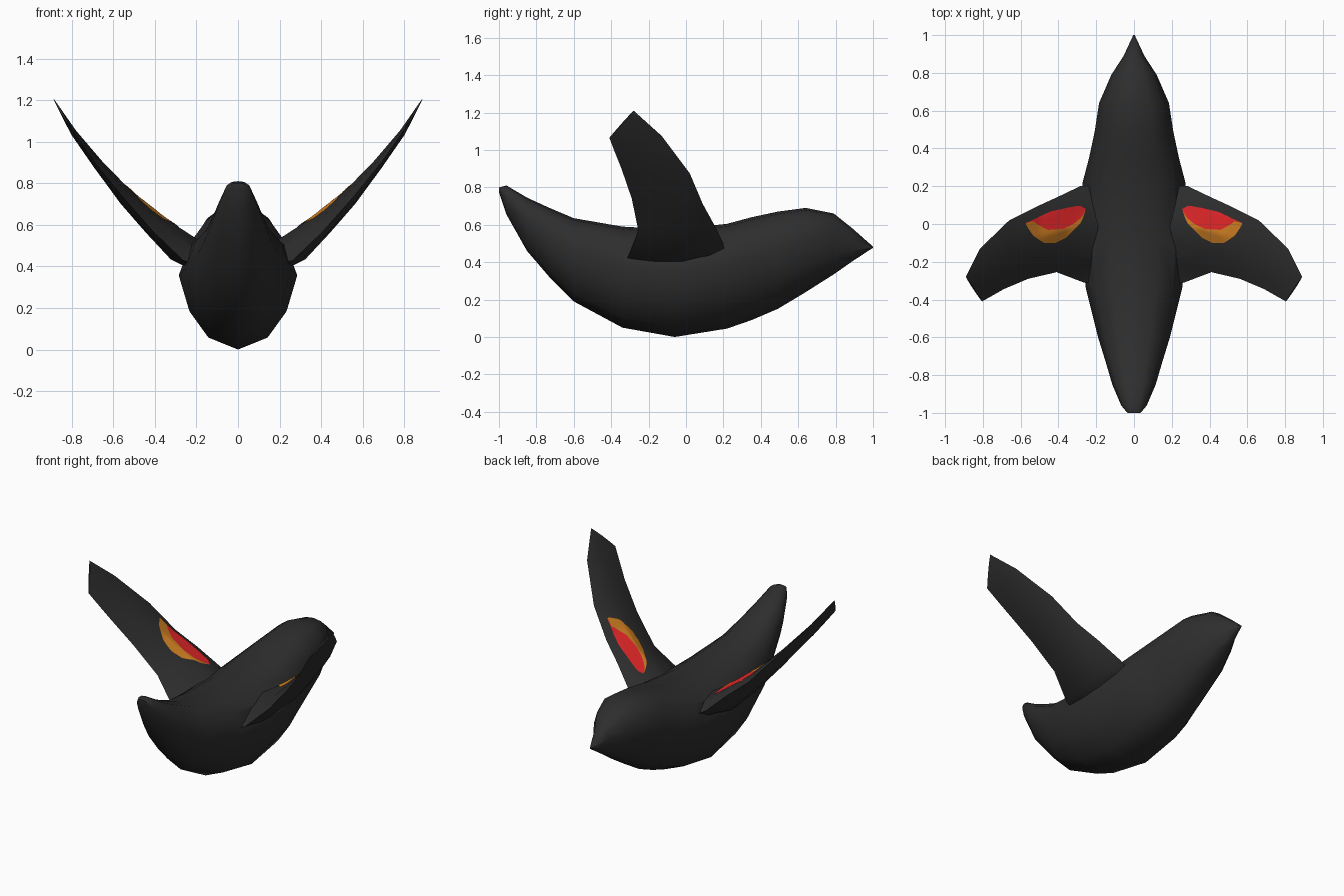
import bpy, bmesh
from mathutils import Vector
from mathutils.bvhtree import BVHTree

if "Cube" in bpy.data.objects:
    bpy.data.objects.remove(bpy.data.objects["Cube"])


def material(name, rgb):
    m = bpy.data.materials.new(name)
    m.diffuse_color = (*rgb, 1)
    m.use_nodes = True
    m.node_tree.nodes["Principled BSDF"].inputs["Base Color"].default_value = m.diffuse_color
    return m


BLACK = material("soft black", (0.027, 0.027, 0.027))
RED = material("red", (0.78, 0.02, 0.022))
ORANGE = material("orange", (0.62, 0.21, 0.016))


def make_object(name, bm, mat):
    me = bpy.data.meshes.new(name)
    bm.to_mesh(me)
    bm.free()
    ob = bpy.data.objects.new(name, me)
    bpy.context.collection.objects.link(ob)
    me.materials.append(mat)
    return ob


def loft(name, rings, mat):
    """Closed skin through a list of equal-length rings."""
    bm = bmesh.new()
    vs = [[bm.verts.new(p) for p in r] for r in rings]
    n = len(vs[0])
    for a, b in zip(vs, vs[1:]):
        for i in range(n):
            j = (i + 1) % n
            bm.faces.new((a[i], a[j], b[j], b[i]))
    bm.faces.new(vs[0])
    bm.faces.new(vs[-1])
    bmesh.ops.triangulate(bm, faces=bm.faces[:])
    bmesh.ops.recalc_face_normals(bm, faces=bm.faces)
    return make_object(name, bm, mat)


# body: half cross-section (width, height) and stations (y, bottom, top, half width)
HALF = [(0.5, 0.10), (0.82, 0.32), (1, 0.62), (0.8, 0.87), (0.45, 0.975)]
SECTION = [(0, 0)] + HALF + [(0, 1)] + [(-x, z) for x, z in reversed(HALF)]
STATIONS = [
    (-1, .775, .80, .035), (-.96, .655, .81, .068), (-.85, .46, .745, .115),
    (-.73, .32, .69, .15), (-.6, .19, .635, .19), (-.34, .05, .59, .255),
    (-.06, 0, .575, .285), (.22, .045, .605, .272), (.35, .09, .64, .238),
    (.49, .15, .67, .208), (.64, .24, .69, .185), (.79, .335, .66, .12),
    (.89, .405, .58, .055), (1, .477, .483, .004)]
body = loft("bird_body", [[(x * w, y, lo + z * (hi - lo)) for x, z in SECTION]
                          for y, lo, hi, w in STATIONS], BLACK)

# wings: leading edge, trailing edge, thickness above and below
WING = [
    ((.12, .21, .40), (.12, -.33, .38), .10, .06),
    ((.285, .20, .50), (.265, -.31, .43), .10, .06),
    ((.40, .145, .61), (.41, -.255, .57), .065, .05),
    ((.52, .09, .71), (.56, -.29, .74), .045, .035),
    ((.66, .02, .875), (.69, -.345, .90), .028, .022),
    ((.815, -.13, 1.075), (.76, -.385, 1.00), .016, .014),
    ((.89, -.28, 1.21), (.805, -.41, 1.065), .005, .005)]
UP = Vector((-.78, 0, .62))
CHORD = [(0, 0), (.15, .6), (.42, 1), (.75, .65), (1, 0),
         (.75, -.65), (.42, -1), (.15, -.6)]


def wing_ring(le, te, up, down, side):
    ring = []
    for f, h in CHORD:
        p = Vector(le).lerp(Vector(te), f) + UP * h * (up if h > 0 else down)
        ring.append((p.x * side, p.y, p.z))
    return ring


for side in (-1, 1):
    wing = loft("wing", [wing_ring(*s, side) for s in WING], BLACK)
    mod = body.modifiers.new("join", 'BOOLEAN')
    mod.operation = 'UNION'
    mod.solver = 'EXACT'
    mod.object = wing
    bpy.context.view_layer.objects.active = body
    bpy.ops.object.modifier_apply(modifier=mod.name)
    bpy.data.objects.remove(wing)

bpy.ops.object.select_all(action='DESELECT')
body.select_set(True)
bpy.context.view_layer.objects.active = body
bpy.ops.object.shade_smooth_by_angle(angle=1.0)

# shoulder patches: thin plates draped over the wing's upper side
bm = bmesh.new()
bm.from_mesh(body.data)
tree = BVHTree.FromBMesh(bm)
bm.free()


def curve(points, x):
    for (x0, y0), (x1, y1) in zip(points, points[1:]):
        if x <= x1:
            return y0 + (y1 - y0) * (x - x0) / (x1 - x0)
    return points[-1][1]


def patch(name, upper, lower, mat, side, nx=24, ny=6):
    bm = bmesh.new()
    x0, x1 = upper[0][0], upper[-1][0]
    grid = []
    for i in range(nx + 1):
        x = x0 + (x1 - x0) * i / nx
        a, b = curve(lower, x), curve(upper, x)
        row = []
        for j in range(ny + 1):
            y = a + (b - a) * j / ny
            hit, nor, _, _ = tree.ray_cast(Vector((x * side, y, 3)), Vector((0, 0, -1)))
            row.append(bm.verts.new(hit + nor * 0.005))
        grid.append(row)
    for a, b in zip(grid, grid[1:]):
        for j in range(ny):
            quad = (a[j], b[j], b[j + 1], a[j + 1])
            bm.faces.new(quad if side > 0 else quad[::-1])
    for f in bm.faces:
        f.smooth = True
    make_object(name, bm, mat)


RED_TOP = [(.26, .08), (.29, .097), (.36, .085), (.45, .062), (.535, .022), (.575, .005)]
RED_LOW = [(.26, .07), (.28, .035), (.32, .0), (.38, -.027), (.46, -.032),
           (.52, 0), (.535, .015), (.575, .003)]
ORANGE_LOW = [(.26, .07), (.28, .01), (.31, -.02), (.36, -.07), (.42, -.10),
              (.48, -.10), (.54, -.06), (.575, -.005)]
for side, tag in ((-1, "left"), (1, "right")):
    patch("red_patch_" + tag, RED_TOP, RED_LOW, RED, side)
    patch("orange_patch_" + tag, RED_LOW, ORANGE_LOW, ORANGE, side)
